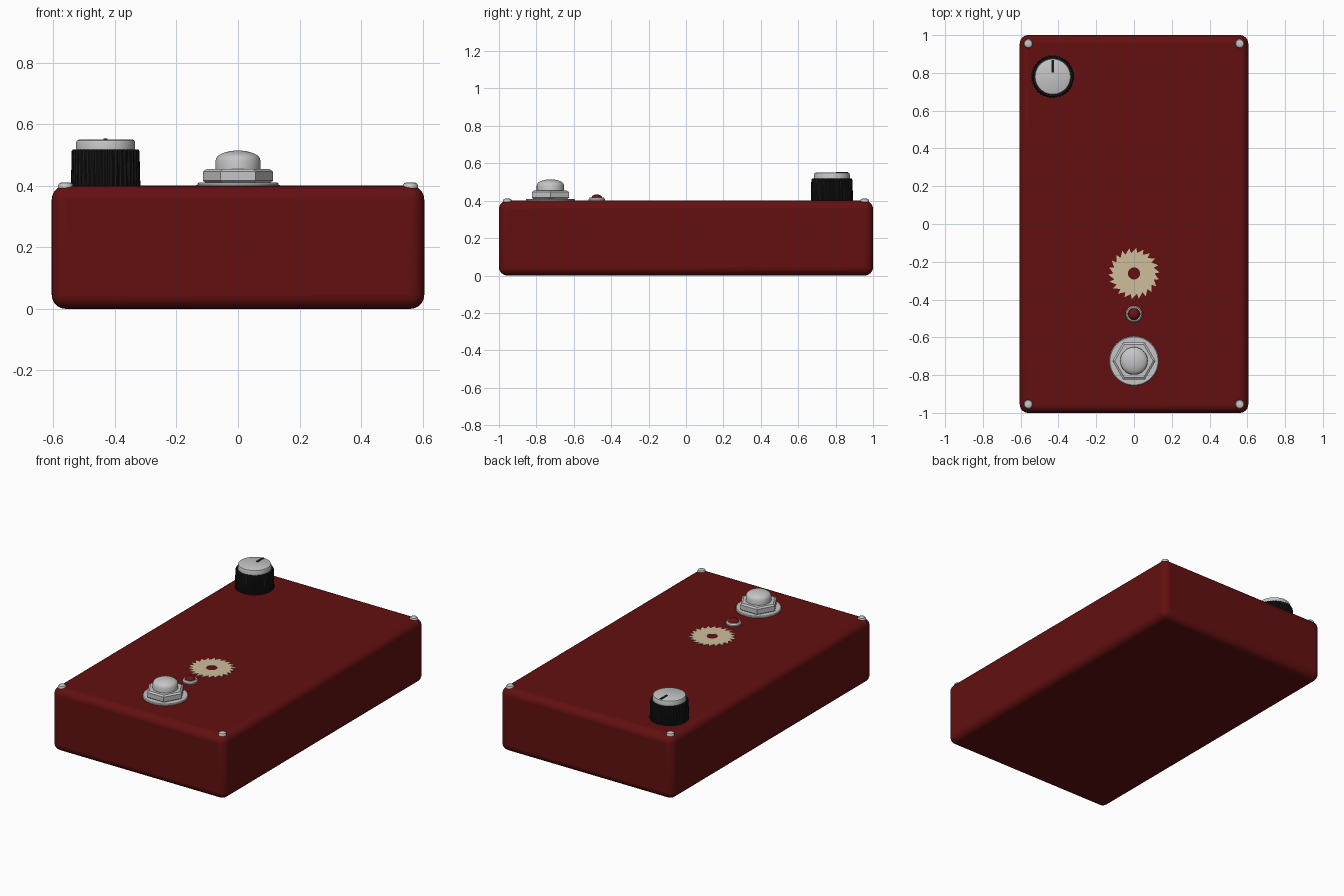
import bpy, bmesh, math
from math import sin, cos, pi, radians

if "Cube" in bpy.data.objects:
    bpy.data.objects.remove(bpy.data.objects["Cube"])


def material(name, rgb):
    m = bpy.data.materials.new(name)
    m.diffuse_color = (*rgb, 1)
    m.use_nodes = True
    m.node_tree.nodes["Principled BSDF"].inputs["Base Color"].default_value = m.diffuse_color
    return m


RED = material("dark red paint", (0.125, 0.005, 0.005))
METAL = material("silver metal", (0.56, 0.56, 0.57))
BLACK = material("black plastic", (0.01, 0.01, 0.01))
CREAM = material("cream print", (0.62, 0.51, 0.33))
LAMP = material("lamp red", (0.16, 0.006, 0.006))


def finish(bm, name, mat, smooth=35):
    bmesh.ops.recalc_face_normals(bm, faces=bm.faces)
    me = bpy.data.meshes.new(name)
    bm.to_mesh(me)
    bm.free()
    ob = bpy.data.objects.new(name, me)
    bpy.context.collection.objects.link(ob)
    me.materials.append(mat)
    bpy.ops.object.select_all(action='DESELECT')
    ob.select_set(True)
    bpy.context.view_layer.objects.active = ob
    bpy.ops.object.shade_smooth_by_angle(angle=radians(smooth))
    return ob


def lathe(name, mat, center, profile, n=48, closed=False, ripple=0.0):
    """Revolve (radius, z) points; ripple pulls alternate columns inward."""
    bm = bmesh.new()
    rings = []
    for r, z in profile:
        ring = []
        for i in range(n):
            a = 2 * pi * i / n
            q = r - (ripple if i % 4 in (2, 3) else 0)
            ring.append(bm.verts.new((center[0] + q * cos(a), center[1] + q * sin(a), z)))
        rings.append(ring)
    pairs = list(zip(rings, rings[1:]))
    if closed:
        pairs.append((rings[-1], rings[0]))
    else:
        bm.faces.new(rings[0])
        bm.faces.new(rings[-1])
    for lo, hi in pairs:
        for i in range(n):
            j = (i + 1) % n
            bm.faces.new((lo[i], lo[j], hi[j], hi[i]))
    return finish(bm, name, mat)


def box(name, mat, loc, size):
    bm = bmesh.new()
    bmesh.ops.create_cube(bm, size=1)
    for v in bm.verts:
        v.co = [v.co[k] * size[k] + loc[k] for k in range(3)]
    return finish(bm, name, mat)


def dome(r, z0, z1, steps=8):
    return [(max(r * cos(t), 0.001), z0 + (z1 - z0) * sin(t))
            for t in (pi / 2 * i / steps for i in range(steps + 1))]


# Rounded enclosure
body = box("enclosure", RED, (0, 0, 0.2), (1.21, 2.0, 0.4))
bev = body.modifiers.new("rounded edges", 'BEVEL')
bev.width = 0.045
bev.segments = 6

# Corner screws with a cross recess plate
for sx in (-1, 1):
    for sy in (-1, 1):
        x, y = sx * 0.56, sy * 0.955
        lathe("corner_screw", METAL, (x, y),
              [(0.024, 0.385), (0.024, 0.402), (0.020, 0.408), (0.012, 0.411)], 20)

# Control knob: fluted skirt, metal cap, pointer line
K = (-0.43, 0.78)
lathe("knob_skirt", BLACK, K, [(0.113, 0.398), (0.110, 0.512), (0.106, 0.518)], 160, ripple=0.004)
lathe("knob_cap", METAL, K, [(0.096, 0.516), (0.096, 0.540), (0.093, 0.547), (0.087, 0.550)], 64)
box("knob_pointer", BLACK, (K[0], K[1] + 0.055, 0.5505), (0.013, 0.064, 0.005))

# Foot switch: washer, chamfered hex nut, plunger
S = (0, -0.725)
lathe("switch_washer", METAL, S, [(0.131, 0.398), (0.131, 0.406), (0.127, 0.410)], 64)
lathe("switch_nut", METAL, S, [(0.104, 0.409), (0.114, 0.416), (0.114, 0.446), (0.102, 0.454)], 6)
lathe("switch_plunger", METAL, S, [(0.073, 0.45), (0.073, 0.482)] + dome(0.072, 0.484, 0.514), 48)

# Indicator lamp in a metal bezel
L = (0, -0.477)
lathe("lamp_bezel", METAL, L,
      [(0.044, 0.398), (0.044, 0.408), (0.038, 0.416), (0.031, 0.416), (0.031, 0.398)], 40, closed=True)
lathe("lamp_lens", LAMP, L, [(0.030, 0.398), (0.030, 0.412)] + dome(0.029, 0.413, 0.434), 32)

# Printed saw-tooth wheel with a centre hole
bm = bmesh.new()
teeth, rings = 22, []
for z in (0.399, 0.402):
    outer, inner = [], []
    for i in range(teeth * 2):
        tip = i % 2
        a = 2 * pi * (i // 2 + (0.15 if tip else 0)) / teeth
        r = 0.136 if tip else 0.109
        outer.append(bm.verts.new((r * cos(a), -0.262 + r * sin(a), z)))
        inner.append(bm.verts.new((0.032 * cos(a), -0.262 + 0.032 * sin(a), z)))
    rings.append((outer, inner))
(o0, i0), (o1, i1) = rings
for i in range(teeth * 2):
    j = (i + 1) % (teeth * 2)
    for q in ((o1, i1), (i0, o0), (o0, o1), (i1, i0)):
        bm.faces.new((q[0][i], q[0][j], q[1][j], q[1][i]))
finish(bm, "saw_wheel_print", CREAM, 20)
